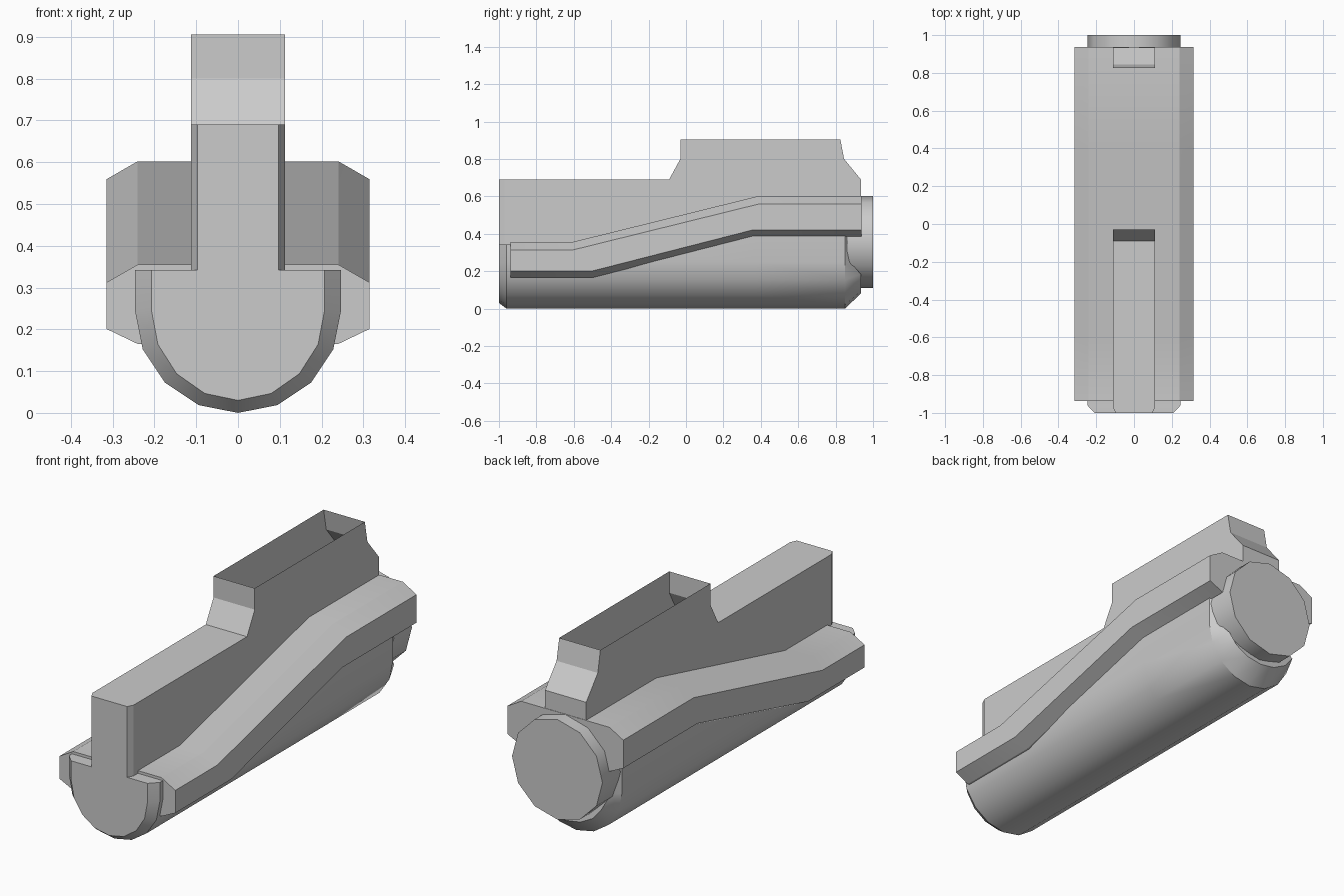
import bpy, bmesh, math
from mathutils import Matrix

cube = bpy.data.objects.get("Cube")
if cube:
    bpy.data.objects.remove(cube, do_unlink=True)

grey = bpy.data.materials.new("plain grey")
grey.use_nodes = True
grey.diffuse_color = (0.6, 0.6, 0.6, 1)
grey.node_tree.nodes["Principled BSDF"].inputs["Base Color"].default_value = (0.6, 0.6, 0.6, 1)


def finish(bm, name, angle=None):
    bmesh.ops.recalc_face_normals(bm, faces=bm.faces)
    mesh = bpy.data.meshes.new(name)
    bm.to_mesh(mesh)
    bm.free()
    mesh.materials.append(grey)
    obj = bpy.data.objects.new(name, mesh)
    bpy.context.collection.objects.link(obj)
    if angle:
        bpy.ops.object.select_all(action='DESELECT')
        obj.select_set(True)
        bpy.context.view_layer.objects.active = obj
        bpy.ops.object.shade_smooth_by_angle(angle=math.radians(angle))
    return obj


def loft(name, sections, angle):
    """Join equal-length closed sections and cap both ends."""
    bm = bmesh.new()
    rings = [[bm.verts.new(p) for p in s] for s in sections]
    n = len(rings[0])
    for a, b in zip(rings, rings[1:]):
        for i in range(n):
            j = (i + 1) % n
            bm.faces.new((a[i], a[j], b[j], b[i]))
    for ring in (rings[0], rings[-1]):
        bm.faces.new(ring)
    return finish(bm, name, angle)


# Round-bottomed hull whose top stays hidden inside the rail
R = 0.247


def hull_section(y, top, scale=1.0, lift=0.0, notch=0.0):
    pts = [(R * scale, y - notch, top)]
    for i in range(9):
        a = math.pi * i / 8
        z = R - (R - lift) * math.sin(a)
        pts.append((R * scale * math.cos(a), y - (notch if z > 0.2 else 0), z))
    pts.append((-R * scale, y - notch, top))
    return pts


loft("hull", [
    hull_section(-1.0, 0.342, 0.84, 0.03),
    hull_section(-0.96, 0.342),
    hull_section(-0.55, 0.34),
    hull_section(0.37, 0.5),
    hull_section(0.85, 0.5),
    hull_section(0.935, 0.5, 0.85, 0.08, 0.055),
], 32)

# Wide chamfered rail that steps upward toward the back
E, W = 0.24, 0.315


def rail_section(y_top, y_low, low, high):
    half = [(E, y_top, high), (W, y_top, high - 0.043),
            (W, y_low, low + 0.036), (E, y_low, low)]
    return half + [(-x, y, z) for x, y, z in reversed(half)]


loft("stepped_rail", [
    rail_section(-0.937, -0.937, 0.165, 0.355),
    rail_section(-0.61, -0.5, 0.165, 0.355),
    rail_section(0.39, 0.36, 0.385, 0.602),
    rail_section(0.937, 0.937, 0.385, 0.602),
], 22)

# Central fin: thin side walls with an open-topped rear box
F = 0.112
roof = [(-1.0, 0.69), (-0.97, 0.69), (-0.09, 0.69), (-0.03, 0.8), (-0.03, 0.905),
        (0.825, 0.905), (0.845, 0.8), (0.935, 0.69), (0.935, 0.5)]
base = [(0.39, 0.5), (-0.6, 0.3), (-0.97, 0.3), (-1.0, 0.3)]
bm = bmesh.new()
sides = []
for s in (-1, 1):
    sides.append([bm.verts.new((s * (0.097 if y == -1.0 else F), y, z))
                  for y, z in roof + base])
n, r = len(roof + base), len(roof)
for side in sides:
    bm.faces.new([side[i] for i in (0, 1, n - 2, n - 1)])
    bm.faces.new(side[1:n - 1])
left, right = sides
for i in range(r - 1):
    if i != 4:  # the box top stays open
        bm.faces.new((left[i], left[i + 1], right[i + 1], right[i]))
bm.faces.new((left[0], right[0], right[-1], left[-1]))
finish(bm, "central_fin")

# Twelve-sided end disc
bm = bmesh.new()
bmesh.ops.create_cone(bm, cap_ends=True, segments=12, radius1=0.246, radius2=0.246, depth=0.14,
                      matrix=Matrix.Translation((0, 0.93, 0.355)) @ Matrix.Rotation(math.pi / 2, 4, 'X'))
finish(bm, "end_disc", 35)
